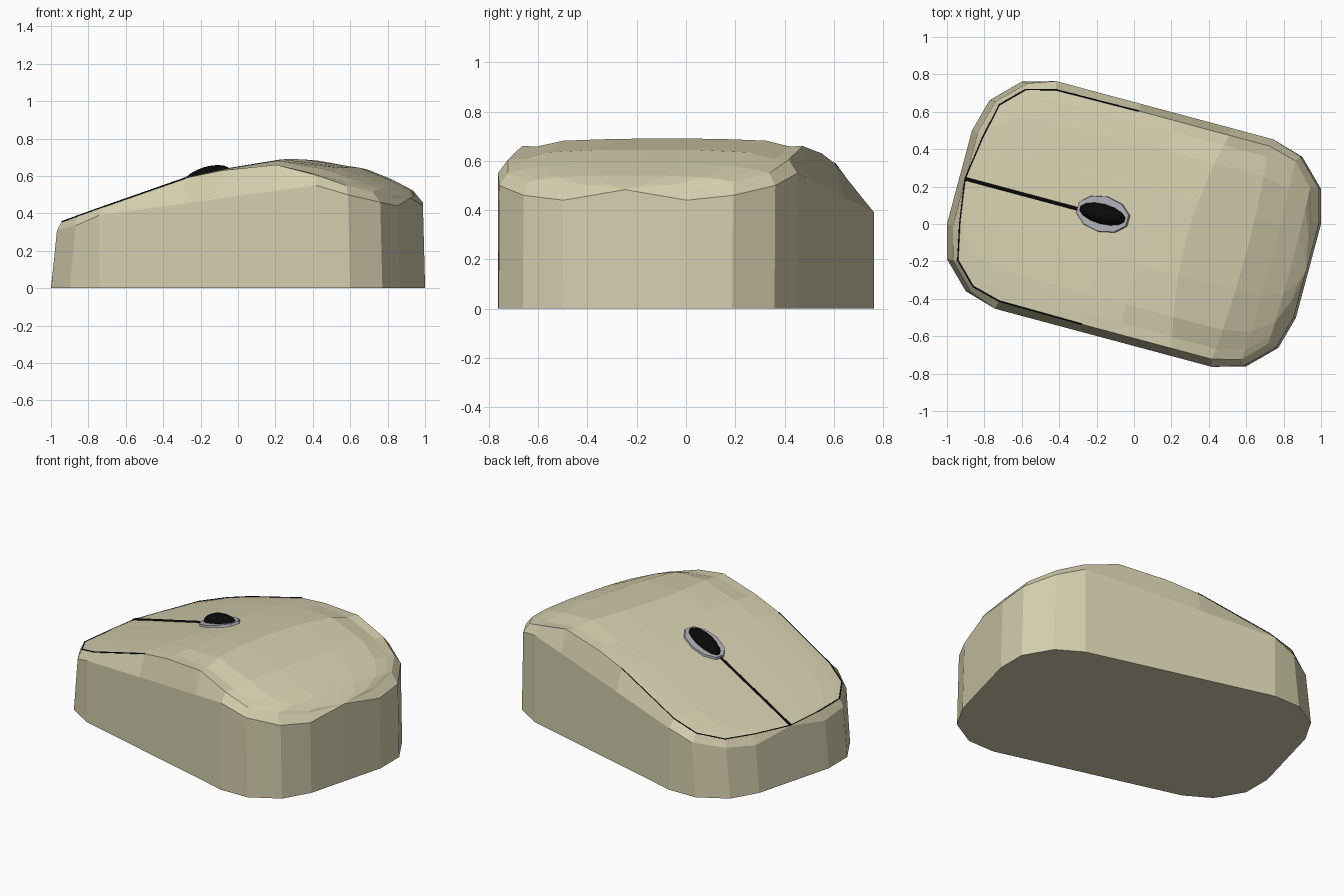
import bpy, bmesh, math
from mathutils import Matrix, Vector

if "Cube" in bpy.data.objects:
    bpy.data.objects.remove(bpy.data.objects["Cube"])

TURN = Matrix.Rotation(math.radians(-15), 4, 'Z')   # whole mouse sits at an angle


def material(name, rgb):
    m = bpy.data.materials.new(name)
    m.diffuse_color = (*rgb, 1)
    m.use_nodes = True
    m.node_tree.nodes["Principled BSDF"].inputs["Base Color"].default_value = m.diffuse_color
    return m


BEIGE = material("beige_plastic", (0.66, 0.62, 0.42))
BLACK = material("black_rubber", (0.003, 0.003, 0.003))
GREY = material("grey_plastic", (0.42, 0.42, 0.46))


def finish(name, bm, mat):
    bmesh.ops.remove_doubles(bm, verts=bm.verts, dist=0.0005)
    bmesh.ops.recalc_face_normals(bm, faces=bm.faces)
    me = bpy.data.meshes.new(name)
    bm.to_mesh(me)
    bm.free()
    me.materials.append(mat)
    ob = bpy.data.objects.new(name, me)
    ob.matrix_world = TURN @ ob.matrix_world
    bpy.context.collection.objects.link(ob)
    return ob


# half outline, nose to tail: wall (u, v, top z) and the inset top edge (u, v, z)
WALL = [(-.966, 0, .335), (-.966, .26, .29), (-.917, .44, .31), (-.776, .58, .335),
        (-.6, .63, .39), (-.13, .63, .453), (.07, .63, .48), (.37, .63, .52),
        (.6, .63, .55), (.776, .58, .50), (.917, .44, .46), (.966, .26, .44), (.966, 0, .483)]
EDGE = [(-.935, 0, .34), (-.9, .24, .345), (-.86, .43, .355), (-.745, .545, .385),
        (-.59, .585, .435), (-.13, .59, .59), (.07, .59, .63), (.37, .59, .66),
        (.59, .59, .605), (.745, .55, .55), (.86, .43, .515), (.915, .25, .485), (.955, 0, .485)]
# centre line of the top (u, z), one per cross row
SPINE = [(-.935, .34), (-.91, .35), (-.86, .366), (-.745, .405), (-.59, .455), (-.13, .605),
         (.07, .65), (.29, .69), (.62, .645), (.76, .59), (.87, .54), (.925, .505), (.955, .485)]
ACROSS = (-1, -.9, -.72, -.35, 0, .35, .72, .9, 1)
N = len(WALL)


def top_point(i, t):
    (u, v, z), (cu, cz) = EDGE[i], SPINE[i]
    f = 1 - t ** 4
    dip = .012 if abs(t) == .9 and i in (7, 8) else 0
    return (u + (cu - u) * (1 - t * t), v * t, z + (cz - z) * f - dip)


# body: base, walls, chamfer strip and crowned top
bm = bmesh.new()
order = [(i, 1) for i in range(N)] + [(i, -1) for i in range(N - 2, 0, -1)]
rings = [[], [], []]
for i, s in order:
    u, v, z = WALL[i]
    lean = .033 if u < -.7 else (.012 if u > .7 else 0)
    rings[0].append(bm.verts.new((u, v * s, 0)))
    rings[1].append(bm.verts.new((u - math.copysign(lean, u), v * s, z)))
    e = EDGE[i]
    rings[2].append(bm.verts.new((e[0], e[1] * s, e[2])))
for lo, hi in zip(rings, rings[1:]):
    for k in range(len(lo)):
        j = (k + 1) % len(lo)
        bm.faces.new((lo[k], lo[j], hi[j], hi[k]))
bm.faces.new(rings[0])
rows = [[bm.verts.new(top_point(i, t)) for t in ACROSS] for i in range(1, N - 1)]
for a, b in zip(rows, rows[1:]):
    for k in range(len(ACROSS) - 1):
        bm.faces.new((a[k], a[k + 1], b[k + 1], b[k]))
for row, end in ((rows[0], EDGE[0]), (rows[-1], EDGE[-1])):
    tip = bm.verts.new(end)
    for a, b in zip(row, row[1:]):
        bm.faces.new((a, b, tip))
finish("mouse_body", bm, BEIGE)


# thin black gaps drawn as fine tubes
def seam(name, pts, radius):
    cu = bpy.data.curves.new(name, 'CURVE')
    cu.dimensions = '3D'
    cu.bevel_depth = radius
    cu.bevel_resolution = 0
    sp = cu.splines.new('POLY')
    sp.points.add(len(pts) - 1)
    for p, co in zip(sp.points, pts):
        p.co = (*co, 1)
    cu.materials.append(BLACK)
    ob = bpy.data.objects.new(name, cu)
    ob.matrix_world = TURN.copy()
    bpy.context.collection.objects.link(ob)


front = EDGE[:6]
seam("shell_seam", [(u, -v, z) for u, v, z in reversed(front)] + front[1:], .004)
seam("button_seam", [(u, 0, z) for u, z in SPINE[:5]] + [(-.3, 0, .55)], .009)

# scroll wheel and its surround, tilted to the slope of the buttons
slope = Matrix.Translation(Vector((-.175, .008, .594))) @ Matrix.Rotation(-math.atan(.30), 4, 'Y')
bm = bmesh.new()
bmesh.ops.create_cone(bm, cap_ends=True, segments=10, radius1=1, radius2=.97, depth=1,
                      matrix=slope @ Matrix.Diagonal((.155, .098, .014, 1)))
finish("wheel_surround", bm, GREY)
bm = bmesh.new()
bmesh.ops.create_uvsphere(bm, u_segments=14, v_segments=10, radius=1,
                          matrix=slope @ Matrix.Diagonal((.135, .055, .055, 1)))
finish("scroll_wheel", bm, BLACK)
